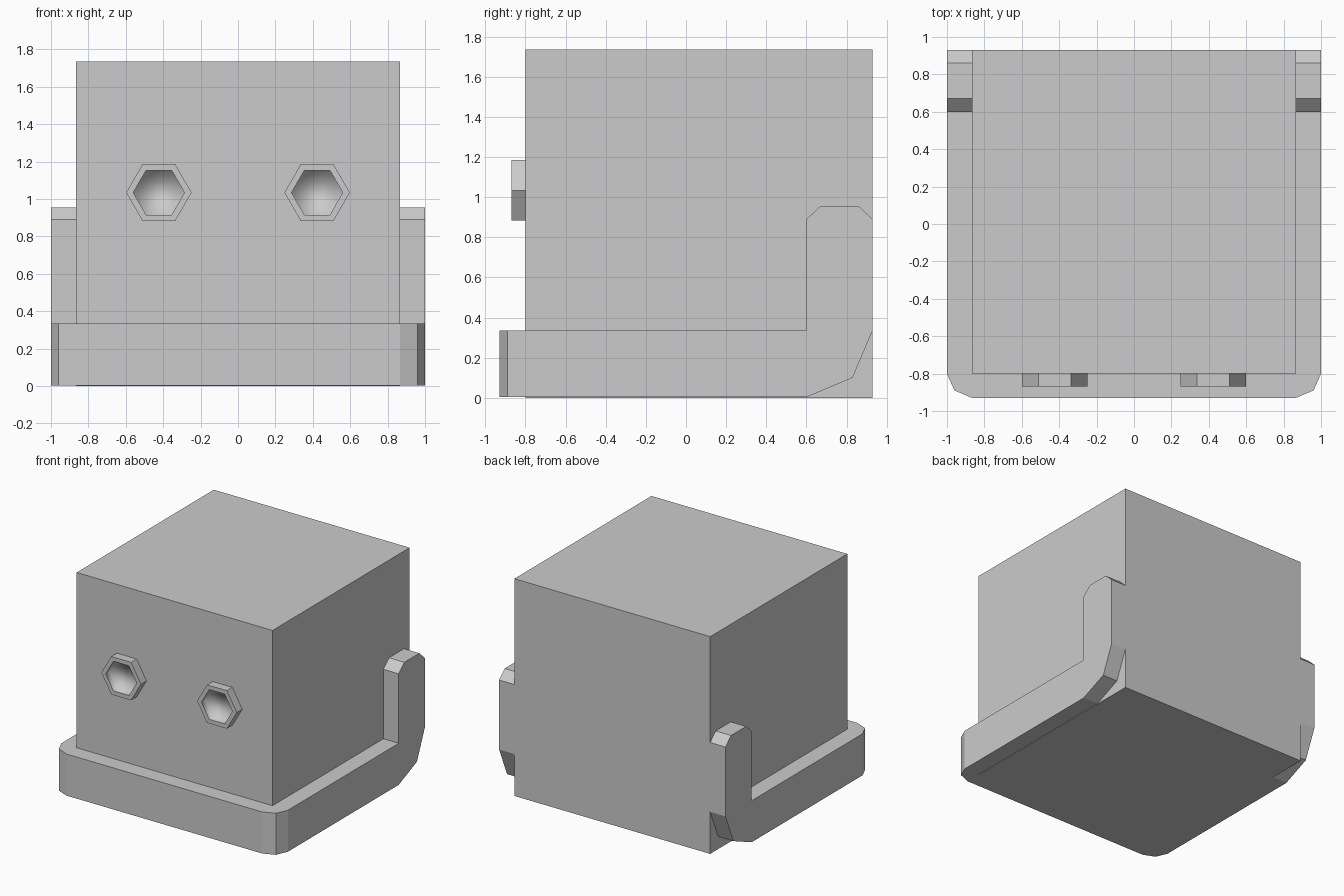
import bpy, bmesh
from math import cos, sin, radians

if "Cube" in bpy.data.objects:
    bpy.data.objects.remove(bpy.data.objects["Cube"])


def finish(name, bm):
    bmesh.ops.remove_doubles(bm, verts=bm.verts, dist=1e-4)
    bmesh.ops.recalc_face_normals(bm, faces=bm.faces)
    mesh = bpy.data.meshes.new(name)
    bm.to_mesh(mesh)
    bm.free()
    obj = bpy.data.objects.new(name, mesh)
    bpy.context.collection.objects.link(obj)
    return obj


def prism(bm, start, end, skip=()):
    """Join two matching outlines with side faces (minus skipped ones) and caps."""
    a = [bm.verts.new(p) for p in start]
    b = [bm.verts.new(p) for p in end]
    n = len(a)
    bm.faces.new(a)
    bm.faces.new(b)
    for i in range(n):
        if i not in skip:
            j = (i + 1) % n
            bm.faces.new((a[i], a[j], b[j], b[i]))


BODY_X, FRONT, BACK, TOP = 0.865, -0.80, 0.93, 1.735
RAIL_BOTTOM, RAIL_TOP = 0.003, 0.335

# Main box
bm = bmesh.new()
corners = [(-BODY_X, FRONT), (BODY_X, FRONT), (BODY_X, BACK), (-BODY_X, BACK)]
prism(bm, [(x, y, 0) for x, y in corners], [(x, y, TOP) for x, y in corners])
finish("body", bm)

# Wraparound rail: front bar with cut corners, open where the arms join
bm = bmesh.new()
half = [(BODY_X, -0.93), (0.96, -0.89), (1.0, FRONT), (BODY_X, FRONT)]
plan = half + [(-x, y) for x, y in reversed(half)]
prism(bm, [(x, y, RAIL_BOTTOM) for x, y in plan],
      [(x, y, RAIL_TOP) for x, y in plan], skip=(2, 4))

# Side arms that turn upwards at the back
arm = [(FRONT, RAIL_BOTTOM), (0.60, RAIL_BOTTOM), (0.83, 0.10), (BACK, RAIL_TOP),
       (BACK, 0.89), (0.86, 0.955), (0.67, 0.955), (0.60, 0.89),
       (0.60, RAIL_TOP), (FRONT, RAIL_TOP)]
for s in (-1, 1):
    prism(bm, [(s * BODY_X, y, z) for y, z in arm],
          [(s * 1.0, y, z) for y, z in arm], skip=(9,))
finish("rail", bm)

# Hexagonal eyes with a recessed centre
for side, s in (("left", -1), ("right", 1)):
    bm = bmesh.new()
    rings = []
    for r, y in ((0.175, FRONT), (0.175, -0.87), (0.137, -0.87), (0.137, -0.82)):
        rings.append([bm.verts.new((s * 0.423 + r * cos(radians(60 * i)), y,
                                    1.034 + r * sin(radians(60 * i)))) for i in range(6)])
    for k in range(3):
        for i in range(6):
            j = (i + 1) % 6
            f = bm.faces.new((rings[k][i], rings[k][j], rings[k + 1][j], rings[k + 1][i]))
            f.smooth = k == 2
    bm.faces.new(rings[3]).smooth = True
    bm.normal_update()
    eye = finish(side + "_eye", bm)
    # Rim normal must face forward
    if eye.data.polygons[6].normal.y > 0:
        eye.data.flip_normals()
